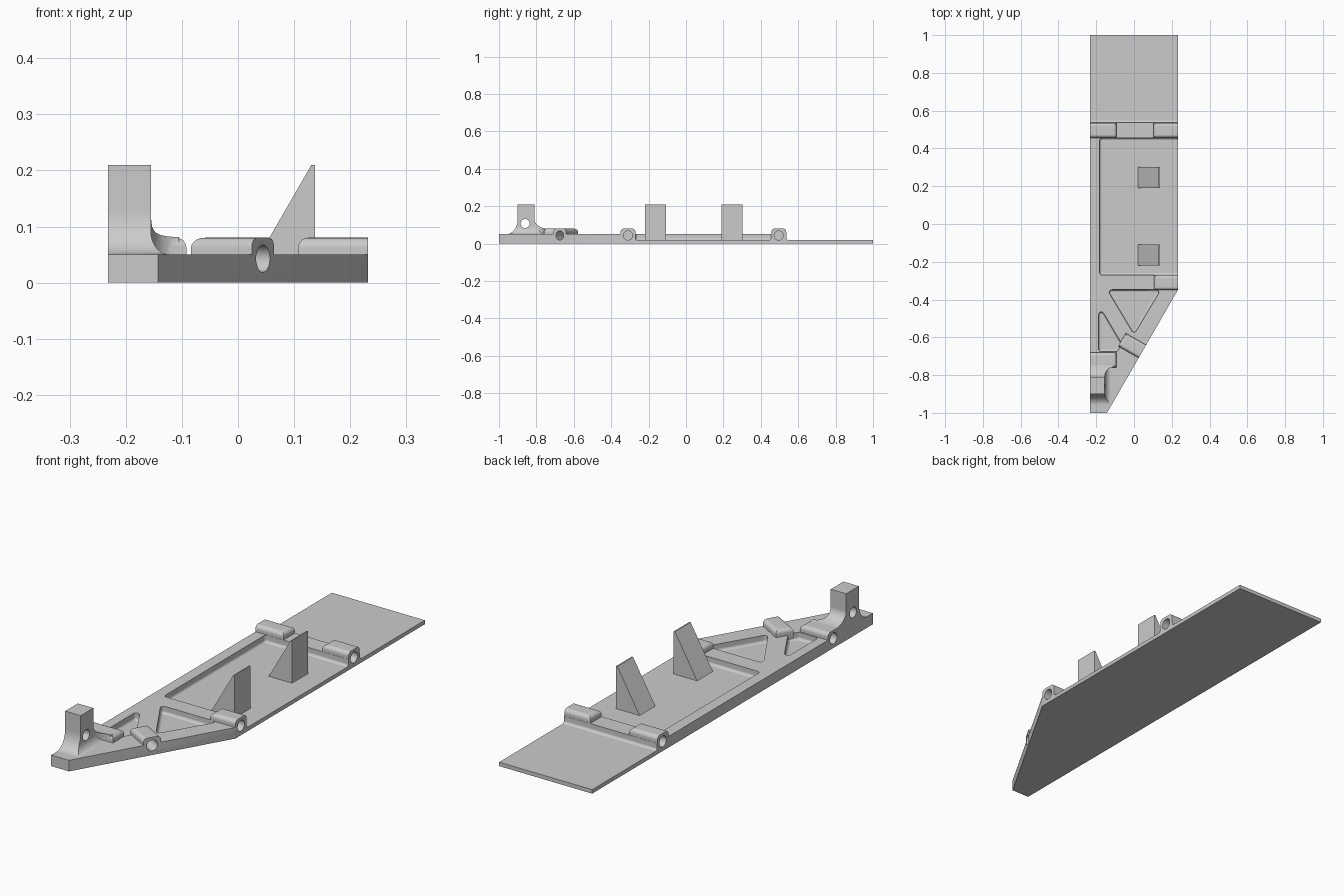
import bpy, bmesh, math
from mathutils import Matrix, Vector

cube = bpy.data.objects.get("Cube")
if cube:
    bpy.data.objects.remove(cube, do_unlink=True)

SHADE = (0.6, 0.6, 0.6, 1)
grey = bpy.data.materials.new("plain_grey")
grey.use_nodes = True
grey.diffuse_color = SHADE
grey.node_tree.nodes["Principled BSDF"].inputs["Base Color"].default_value = SHADE


def finish(name, bm):
    bmesh.ops.recalc_face_normals(bm, faces=bm.faces)
    mesh = bpy.data.meshes.new(name)
    bm.to_mesh(mesh)
    bm.free()
    mesh.materials.append(grey)
    obj = bpy.data.objects.new(name, mesh)
    bpy.context.collection.objects.link(obj)
    return obj


def loft(name, rings):
    """Closed solid through rings of equal point count."""
    bm = bmesh.new()
    loops = [[bm.verts.new(p) for p in ring] for ring in rings]
    n = len(loops[0])
    for a, b in zip(loops, loops[1:]):
        for i in range(n):
            j = (i + 1) % n
            bm.faces.new((a[i], a[j], b[j], b[i]))
    bm.faces.new(loops[0][::-1])
    bm.faces.new(loops[-1])
    return finish(name, bm)


def prism(name, profile, axis, lo, hi):
    """Extrude a 2D profile along x, y or z."""
    place = {"x": lambda u, v, w: (w, u, v),
             "y": lambda u, v, w: (u, w, v),
             "z": lambda u, v, w: (u, v, w)}[axis]
    return loft(name, [[place(u, v, w) for u, v in profile] for w in (lo, hi)])


def recess(poly, radius=0.014, fillet=0.012):
    """Pocket cutter from a counter-clockwise convex outline: round corners, filleted floor."""
    corners = []
    for i, p in enumerate(poly):
        p = Vector(p)
        d1 = (p - Vector(poly[i - 1])).normalized()
        d2 = (Vector(poly[(i + 1) % len(poly)]) - p).normalized()
        n1, n2 = Vector((d1.y, -d1.x)), Vector((d2.y, -d2.x))
        centre = p - (n1 + n2) * radius / (1 + n1.dot(n2))
        turn = math.acos(n1.dot(n2))
        corners.append((centre, math.atan2(n1.y, n1.x), turn))
    steps = [k * math.pi / 10 for k in range(6)]
    levels = [(fillet * (1 - math.sin(t)), FLOOR + fillet * (1 - math.cos(t))) for t in steps]
    levels.append((0, 0.1))
    rings = []
    for inset, z in levels:
        r = radius - inset
        rings.append([(c.x + r * math.cos(a + turn * k / 5), c.y + r * math.sin(a + turn * k / 5), z)
                      for c, a, turn in corners for k in range(6)])
    return loft("recess", rings)


def rect(u0, u1, v0, v1):
    return [(u0, v0), (u1, v0), (u1, v1), (u0, v1)]


def cove(u0, v0, u1, v1, n=10):
    """Concave quarter curve from an upright wall to a flat."""
    ts = [i / n * math.pi / 2 for i in range(n + 1)]
    return [(u0 + (u1 - u0) * (1 - math.cos(t)), v0 + (v1 - v0) * math.sin(t)) for t in ts]


def combine(target, tool, operation):
    mod = target.modifiers.new("combine", "BOOLEAN")
    mod.operation = operation
    mod.solver = "EXACT"
    mod.object = tool
    bpy.context.view_layer.objects.active = target
    bpy.ops.object.modifier_apply(modifier=mod.name)
    bpy.data.objects.remove(tool, do_unlink=True)


def boss(x, y, angle, length):
    """Raised block, rounded on top, running inwards from an outer edge."""
    bm = bmesh.new()
    bmesh.ops.create_cube(bm, size=1, matrix=Matrix.Translation((-length / 2, 0, 0.055))
                          @ Matrix.Diagonal((length, WIDTH, 0.05, 1)))
    edges = [e for e in bm.edges if all(v.co.z > 0.07 for v in e.verts)
             and any(v.co.x < -0.01 for v in e.verts)]
    bmesh.ops.bevel(bm, geom=edges, offset=0.018, segments=6, profile=0.5, affect="EDGES")
    bm.transform(Matrix.Translation((x, y, 0)) @ Matrix.Rotation(angle, 4, "Z"))
    return finish("boss", bm)


def drill(x, y, z, angle, depth, radius):
    bm = bmesh.new()
    bmesh.ops.create_cone(bm, cap_ends=True, segments=32, radius1=radius, radius2=radius,
                          depth=depth * 2, matrix=Matrix.Translation((x, y, z))
                          @ Matrix.Rotation(angle, 4, "Z") @ Matrix.Rotation(math.pi / 2, 4, "Y"))
    return finish("drill", bm)


# Base slab with a slanted front corner
SIDE, FLOOR, RIM, WIDTH = 0.232, 0.018, 0.05, 0.08
base = prism("base_frame", [(-SIDE, -1), (-0.143, -1), (SIDE, -0.35), (SIDE, 1), (-SIDE, 1)],
             "z", 0, RIM)

# Recesses: open tray, lowered tail and two triangular pockets
recesses = [
    rect(-0.182, 0.4, -0.27, 0.455),
    rect(-0.4, 0.4, 0.537, 1.2),
    [(0, -0.585), (0.142, -0.348), (-0.142, -0.348)],
    [(-0.187, -0.428), (-0.187, -0.676), (-0.09, -0.676), (-0.065, -0.635)],
]
for outline in recesses:
    combine(base, recess(outline), "DIFFERENCE")

# Upright post: side profile trimmed by a front profile, plus a web curving into the boss
post_side = ([(-0.96, 0.03)] + cove(-0.9, 0.13, -0.96, RIM)[::-1]
             + [(-0.9, 0.21), (-0.81, 0.21)] + cove(-0.81, 0.13, -0.735, 0.079) + [(-0.735, 0.03)])
post_front = ([(-0.3, 0.02), (-0.3, 0.25), (-0.155, 0.25)]
              + cove(-0.155, 0.09, -0.122, RIM) + [(-0.122, 0.02)])
web_plan = ([(-0.3, -0.81)] + cove(-0.155, -0.81, -0.105, -0.757)
            + [(-0.105, -0.7), (-0.3, -0.7)])
trims = [prism("post_trim", post_front, "y", -1.1, -0.7),
         prism("web_trim", web_plan, "z", 0, 0.2)]
for trim in trims:
    part = prism("post", post_side, "x", -SIDE, -0.1)
    combine(part, trim, "INTERSECT")
    combine(base, part, "UNION")

# Bosses round the edge, each with a blind hole
slant = math.atan2(-0.375, 0.65)
bosses = [(SIDE, -0.31, 0, 0.125), (SIDE, 0.496, 0, 0.13), (-SIDE, 0.496, math.pi, 0.14),
          (-SIDE, -0.72, math.pi, 0.14), (0.0445, -0.675, slant, 0.125)]
for spot in bosses:
    combine(base, boss(*spot), "UNION")
for x, y, angle, length in bosses:
    combine(base, drill(x, y, 0.043, angle, 0.09, 0.0245), "DIFFERENCE")

# Hole through the post
combine(base, drill(-0.19, -0.86, 0.107, 0, 0.1, 0.024), "DIFFERENCE")

# Two upright wedges on the tray
wedge = [(0.02, 0.012), (0.137, 0.012), (0.137, 0.21), (0.131, 0.21), (0.02, FLOOR)]
for name, y0 in (("front_wedge", -0.22), ("rear_wedge", 0.19)):
    prism(name, wedge, "y", y0, y0 + 0.112)

# Smooth rounded areas, keep flats and corners crisp
bpy.ops.object.select_all(action="DESELECT")
base.select_set(True)
bpy.context.view_layer.objects.active = base
bpy.ops.object.shade_smooth_by_angle(angle=math.radians(30))
weighted = base.modifiers.new("even_normals", "WEIGHTED_NORMAL")
weighted.keep_sharp = True
